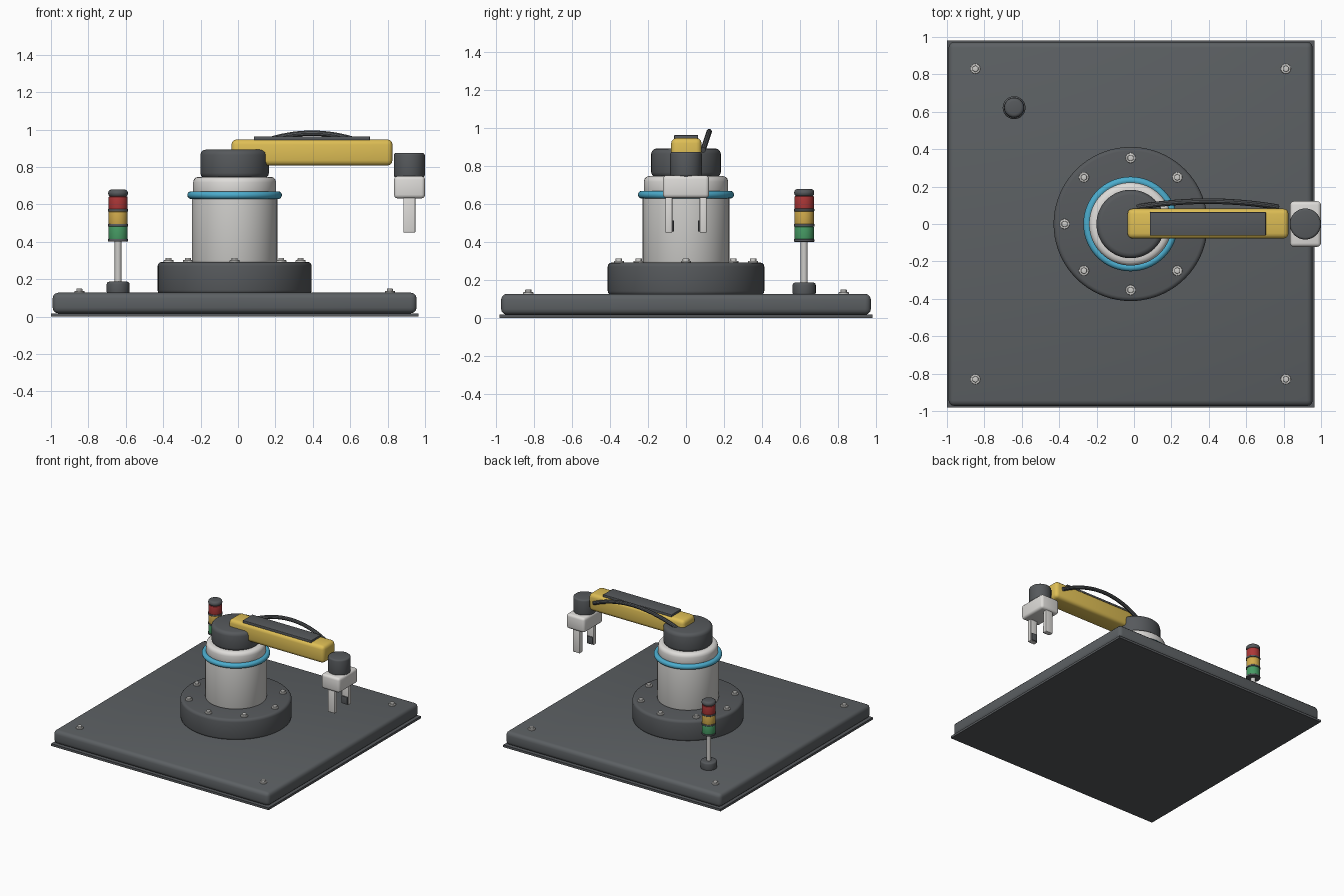
import bpy, math

if "Cube" in bpy.data.objects:
    bpy.data.objects.remove(bpy.data.objects["Cube"])

CX = -0.018  # shared axis of plate, flange and column


def mat(name, rgb):
    m = bpy.data.materials.new(name)
    lin = [c / 12.92 if c <= 0.04045 else ((c + 0.055) / 1.055) ** 2.4 for c in (v / 255 for v in rgb)]
    m.diffuse_color = (*lin, 1)
    m.use_nodes = True
    m.node_tree.nodes["Principled BSDF"].inputs["Base Color"].default_value = m.diffuse_color
    return m


DARK = mat("dark grey", (86, 89, 92))
PLATE = mat("plate grey", (92, 96, 99))
WHITE = mat("off white", (222, 220, 217))
STEEL = mat("light steel", (205, 204, 201))
YELLOW = mat("arm yellow", (222, 190, 85))
BLUE = mat("ring blue", (75, 172, 205))
RED = mat("lamp red", (172, 55, 55))
AMBER = mat("lamp amber", (208, 170, 75))
GREEN = mat("lamp green", (70, 155, 100))


def finish(o, name, material, bevel=0, seg=3):
    o.name = name
    o.data.materials.append(material)
    if bevel:
        b = o.modifiers.new("bevel", 'BEVEL')
        b.width, b.segments, b.limit_method = bevel, seg, 'ANGLE'
    bpy.context.view_layer.objects.active = o
    for s in bpy.context.selected_objects:
        s.select_set(False)
    o.select_set(True)
    if bevel:
        bpy.ops.object.modifier_apply(modifier="bevel")
    bpy.ops.object.shade_smooth_by_angle(angle=math.radians(35))
    return o


def box(name, lo, hi, material, bevel=0):
    bpy.ops.mesh.primitive_cube_add(size=1)
    o = bpy.context.object
    for v in o.data.vertices:
        v.co = [lo[i] + (v.co[i] + 0.5) * (hi[i] - lo[i]) for i in range(3)]
    return finish(o, name, material, bevel)


def cyl(name, x, y, z0, z1, r, material, bevel=0, n=48):
    bpy.ops.mesh.primitive_cylinder_add(vertices=n, radius=r, depth=z1 - z0, location=(x, y, (z0 + z1) / 2))
    return finish(bpy.context.object, name, material, bevel)


def bolt(name, x, y, z):
    cyl(name + "_washer", x, y, z - 0.005, z + 0.009, 0.027, STEEL, 0.003, 16)
    cyl(name + "_head", x, y, z, z + 0.022, 0.018, STEEL, 0.003, 6)


# Base plate with thin foot sheet and corner bolts
box("foot_sheet", (-1.0, -0.982, 0), (0.964, 0.982, 0.018), DARK)
box("base_plate", (CX - 0.973, -0.973, 0.018), (CX + 0.973, 0.973, 0.128), PLATE, 0.03)
for i, (sx, sy) in enumerate([(-1, -1), (1, -1), (1, 1), (-1, 1)]):
    bolt(f"corner_bolt_{i}", CX + sx * 0.83, sy * 0.83, 0.128)

# Bolted flange
cyl("flange", CX, 0, 0.12, 0.293, 0.412, DARK, 0.022, 72)
for i in range(8):
    a = i * math.pi / 4
    bolt(f"flange_bolt_{i}", CX + 0.353 * math.cos(a), 0.353 * math.sin(a), 0.293)

# Column, ring, collar and shoulder cap
cyl("column", CX, 0, 0.285, 0.66, 0.228, STEEL, 0.015, 64)
cyl("collar", CX, 0, 0.64, 0.748, 0.222, WHITE, 0.03, 64)
bpy.ops.mesh.primitive_torus_add(location=(CX, 0, 0.65), major_radius=0.232, minor_radius=0.021,
                                 major_segments=64, minor_segments=14)
finish(bpy.context.object, "blue_ring", BLUE)
cyl("shoulder_cap", CX, 0, 0.74, 0.893, 0.183, DARK, 0.028, 64)

# Arm with top panel
box("arm", (-0.035, -0.078, 0.808), (0.826, 0.082, 0.948), YELLOW, 0.028)
box("arm_panel", (0.085, -0.062, 0.94), (0.705, 0.064, 0.964), DARK, 0.004)

# Arched cable along the back of the arm
curve = bpy.data.curves.new("cable", 'CURVE')
curve.dimensions = '3D'
curve.bevel_depth = 0.015
curve.bevel_resolution = 3
curve.use_fill_caps = True
sp = curve.splines.new('POLY')
N = 24
sp.points.add(N)
for i, p in enumerate(sp.points):
    t = i / N
    k = 4 * t * (1 - t)
    p.co = (0.02 + 0.75 * t, 0.09 + 0.032 * k, 0.885 + 0.096 * k, 1)
cable = bpy.data.objects.new("cable", curve)
bpy.context.collection.objects.link(cable)
for s in bpy.context.selected_objects:
    s.select_set(False)
cable.select_set(True)
bpy.context.view_layer.objects.active = cable
bpy.ops.object.convert(target='MESH')
finish(bpy.context.object, "cable", DARK)

# Wrist and gripper
WX = 0.916
cyl("wrist", WX, 0, 0.745, 0.875, 0.083, DARK, 0.012)
box("gripper_body", (WX - 0.082, -0.122, 0.632), (WX + 0.084, 0.122, 0.752), WHITE, 0.02)
for s, side in ((-1, "near"), (1, "far")):
    y0, y1 = sorted((s * 0.072, s * 0.108))
    box(f"{side}_finger", (WX - 0.032, y0, 0.45), (WX + 0.032, y1, 0.64), WHITE, 0.005)
    p0, p1 = sorted((s * 0.064, s * 0.076))
    box(f"{side}_finger_pad", (WX - 0.026, p0, 0.455), (WX + 0.026, p1, 0.515), DARK, 0.002)

# Signal tower
LX, LY = -0.641, 0.622
cyl("tower_foot", LX, LY, 0.12, 0.187, 0.061, DARK, 0.012)
cyl("tower_pole", LX, LY, 0.18, 0.41, 0.018, STEEL, 0, 24)
for i, (name, m) in enumerate((("green", GREEN), ("amber", AMBER), ("red", RED))):
    z = 0.402 + i * 0.08
    cyl(f"{name}_spacer", LX, LY, z, z + 0.014, 0.054, DARK, 0.003)
    cyl(f"{name}_lamp", LX, LY, z + 0.012, z + 0.08, 0.051, m, 0.003)
cyl("tower_cap", LX, LY, 0.64, 0.68, 0.053, DARK, 0.018)
